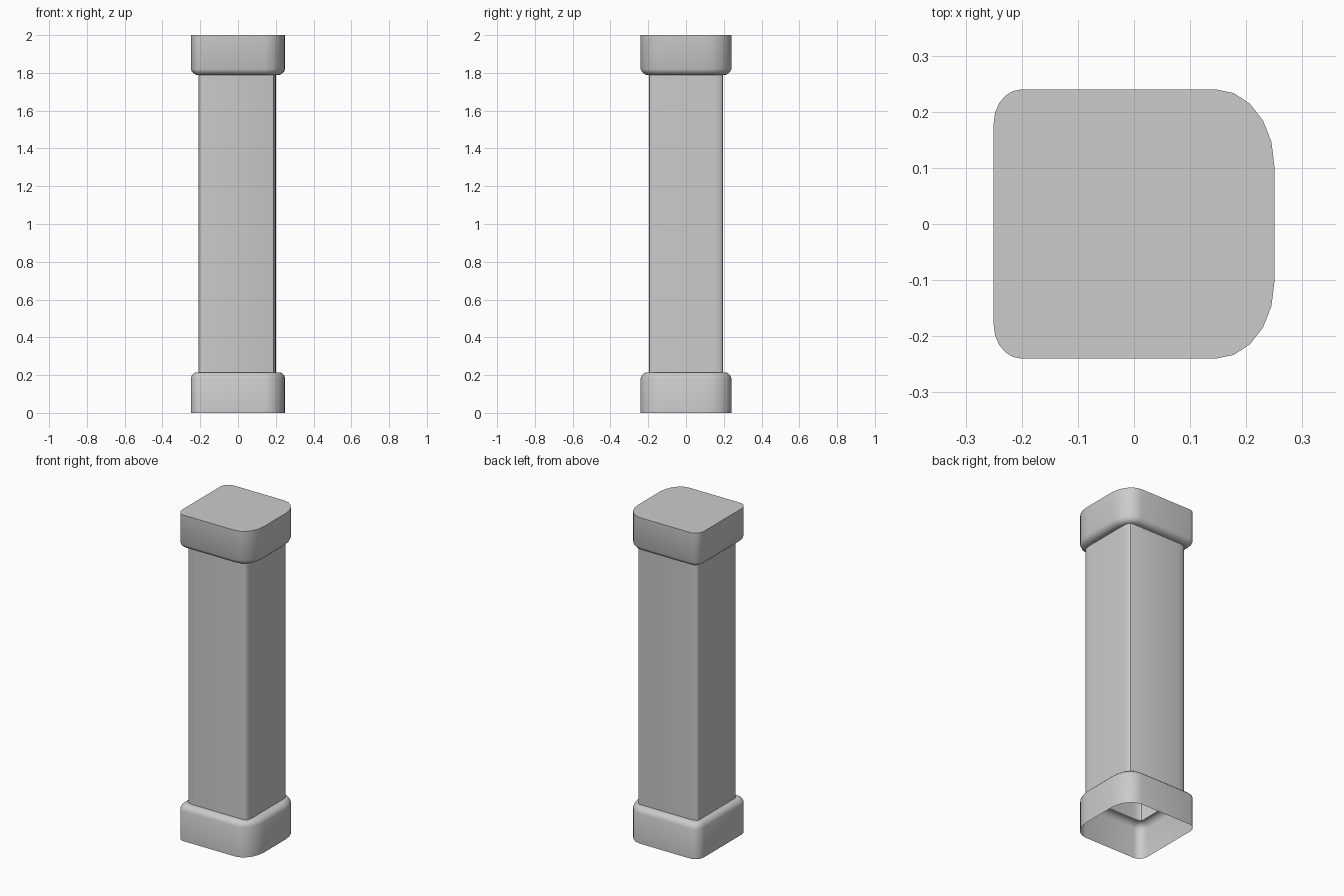
import bpy
import bmesh
from math import sin, cos, pi

if "Cube" in bpy.data.objects:
    bpy.data.objects.remove(bpy.data.objects["Cube"])

SEG = 5  # facets per rounded corner


def outline(x0, x1, hy, left, right, inset=0.0):
    """Rounded rectangle with elliptical corners; left/right are (rx, ry)."""
    corners = [(1, 1, right, 0), (-1, 1, left, 1), (-1, -1, left, 2), (1, -1, right, 3)]
    pts = []
    for sx, sy, (rx, ry), q in corners:
        rx, ry = max(rx - inset, 0.01), max(ry - inset, 0.01)
        cx = x1 - inset - rx if sx > 0 else x0 + inset + rx
        cy = sy * (hy - inset - ry)
        for i in range(SEG + 1):
            a = (q + i / SEG) * pi / 2
            pts.append((cx + rx * cos(a), cy + ry * sin(a)))
    return pts


def block(inset=0.0):
    return outline(-0.25, 0.25, 0.24, (0.05, 0.06), (0.105, 0.135), inset)


def shaft_outline():
    return outline(-0.21, 0.20, 0.195, (0.055, 0.018), (0.018, 0.05))


def loft(name, rings, cap_top=False):
    """Skin a stack of (outline, z) rings, bottom to top."""
    bm = bmesh.new()
    loops = [[bm.verts.new((x, y, z)) for x, y in pts] for pts, z in rings]
    for a, b in zip(loops, loops[1:]):
        n = len(a)
        for i in range(n):
            j = (i + 1) % n
            bm.faces.new((a[i], a[j], b[j], b[i]))
    if cap_top:
        bm.faces.new(loops[-1])
    mesh = bpy.data.meshes.new(name)
    bm.to_mesh(mesh)
    bm.free()
    ob = bpy.data.objects.new(name, mesh)
    bpy.context.collection.objects.link(ob)
    bpy.ops.object.select_all(action='DESELECT')
    ob.select_set(True)
    bpy.context.view_layer.objects.active = ob
    bpy.ops.object.shade_smooth_by_angle(angle=0.52)
    return ob


# Rounded shoulder shared by base and capital: (inset, distance from the shaft end)
shoulder = [(0.028, 0.0), (0.016, 0.006), (0.006, 0.016), (0.0, 0.03)]
Z_LOW, Z_HIGH = 0.215, 1.79

# Hollow base, open underneath
loft("base", [(block(), 0.0)]
     + [(block(i), Z_LOW - d) for i, d in reversed(shoulder)]
     + [(shaft_outline(), Z_LOW)])

# Tall shaft
loft("shaft", [(shaft_outline(), Z_LOW), (shaft_outline(), Z_HIGH)])

# Capital with a flat top
loft("capital", [(shaft_outline(), Z_HIGH)]
     + [(block(i), Z_HIGH + d) for i, d in shoulder]
     + [(block(), 2.0)], cap_top=True)
